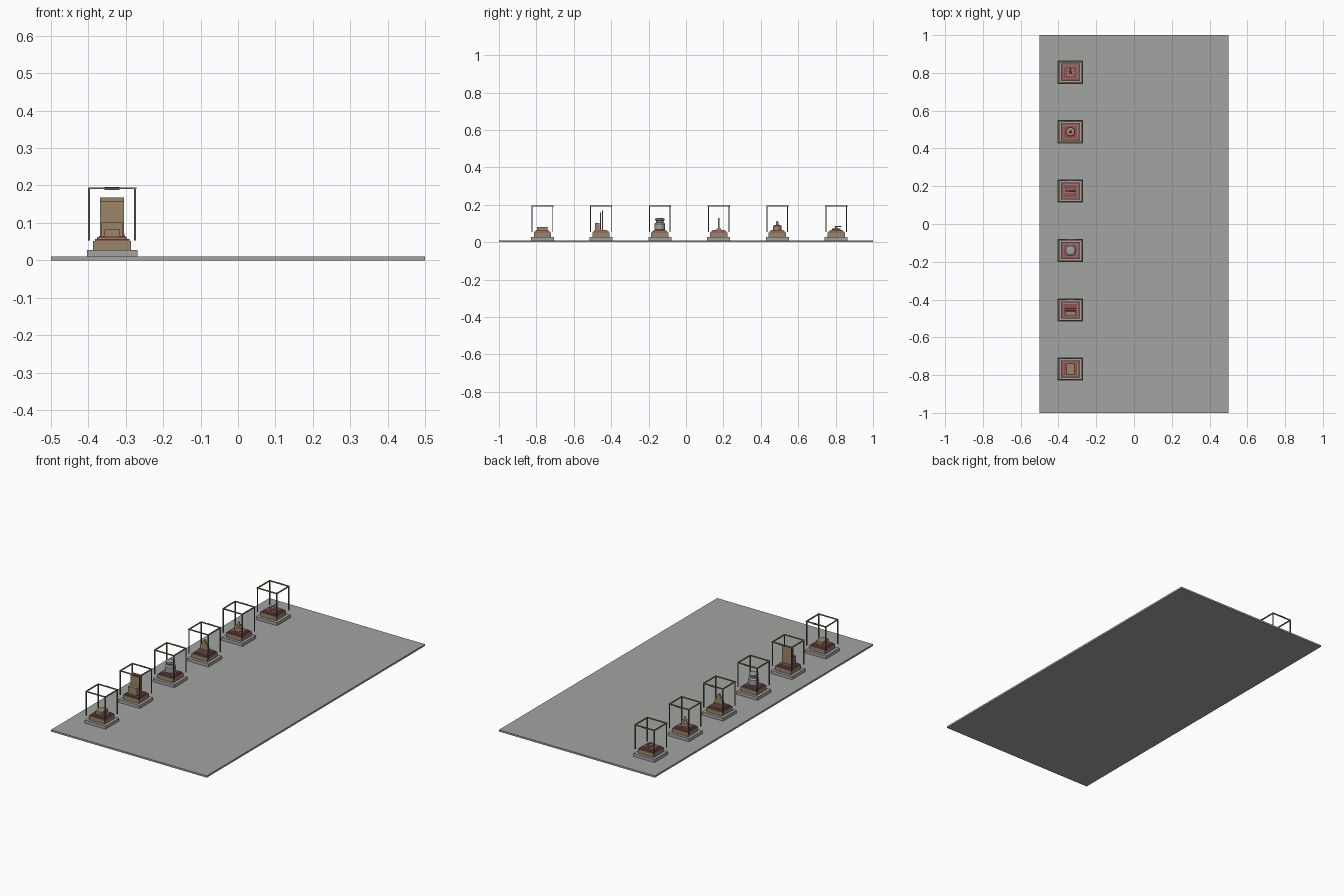
import bpy, bmesh, math
from mathutils import Matrix

if "Cube" in bpy.data.objects:
    bpy.data.objects.remove(bpy.data.objects["Cube"])


def mat(name, rgb):
    m = bpy.data.materials.new(name)
    m.diffuse_color = (*rgb, 1)
    m.use_nodes = True
    m.node_tree.nodes["Principled BSDF"].inputs["Base Color"].default_value = m.diffuse_color
    return m


STONE = mat("grey stone", (0.365, 0.375, 0.365))
WOOD = mat("tan wood", (0.33, 0.24, 0.135))
VELVET = mat("dark red velvet", (0.29, 0.08, 0.11))
BRASS = mat("aged brass", (0.30, 0.21, 0.09))
IRON = mat("dark iron", (0.14, 0.14, 0.13))
SILVER = mat("dull silver", (0.34, 0.36, 0.37))
PAPER = mat("pale gold", (0.43, 0.34, 0.18))


def finish(name, bm, m, smooth=False):
    me = bpy.data.meshes.new(name)
    bmesh.ops.recalc_face_normals(bm, faces=bm.faces)
    bm.to_mesh(me)
    bm.free()
    me.materials.append(m)
    ob = bpy.data.objects.new(name, me)
    bpy.context.collection.objects.link(ob)
    if smooth:
        bpy.context.view_layer.objects.active = ob
        ob.select_set(True)
        bpy.ops.object.shade_smooth_by_angle(angle=math.radians(35))
        ob.select_set(False)
    return ob


def box(name, x, y, z0, z1, w, d, m):
    """Box centred on x, y, from z0 to z1."""
    bm = bmesh.new()
    bmesh.ops.create_cube(bm, size=1, matrix=Matrix.Translation((x, y, (z0 + z1) / 2))
                          @ Matrix.Diagonal((w, d, z1 - z0, 1)))
    return finish(name, bm, m)


def lathe(name, x, y, profile, m, n=20):
    """Turned shape from (radius, height) pairs."""
    bm = bmesh.new()
    rings = [[bm.verts.new((x + r * math.cos(2 * math.pi * i / n),
                            y + r * math.sin(2 * math.pi * i / n), z)) for i in range(n)]
             for r, z in profile]
    for a, b in zip(rings, rings[1:]):
        for i in range(n):
            j = (i + 1) % n
            bm.faces.new((a[i], a[j], b[j], b[i]))
    bm.faces.new(rings[0])
    bm.faces.new(rings[-1])
    return finish(name, bm, m, True)


def plate(name, x, y, outline, thick, m):
    """Upright plate facing the front, from an x, z outline."""
    bm = bmesh.new()
    f = bm.faces.new([bm.verts.new((x + px, y - thick / 2, pz)) for px, pz in outline])
    ext = bmesh.ops.extrude_face_region(bm, geom=[f])
    bmesh.ops.translate(bm, vec=(0, thick, 0),
                        verts=[v for v in ext['geom'] if isinstance(v, bmesh.types.BMVert)])
    return finish(name, bm, m)


def case(x, y):
    # stepped plinth
    box("case_base", x, y, 0.01, 0.028, 0.135, 0.123, STONE)
    box("case_plinth", x, y, 0.028, 0.052, 0.102, 0.092, WOOD)
    box("velvet_layer", x, y, 0.052, 0.057, 0.092, 0.084, VELVET)
    box("gold_trim", x, y, 0.057, 0.062, 0.080, 0.072, WOOD)
    box("velvet_top", x, y, 0.062, 0.0645, 0.071, 0.063, VELVET)
    # open frame: four posts and four top rails
    hx, hy, t, r = 0.0615, 0.0555, 0.005, 0.0065
    for s in (-1, 1):
        for q in (-1, 1):
            box("frame_post", x + s * hx, y + q * hy, 0.053, 0.19, t, t, IRON)
        box("frame_side_rail", x + s * hx, y, 0.19, 0.195, r, 2 * hy - r, BRASS)
        box("frame_cross_rail", x, y + s * hy, 0.19, 0.195, 2 * hx + r, r, BRASS)
    # small clasp on the rear rail
    box("rear_clasp", x, y + hy + 0.002, 0.1885, 0.1955, 0.04, 0.004, IRON)


# floor slab
box("floor", 0, 0, 0, 0.01, 1, 2, STONE)

X, TOP = -0.3365, 0.0645
YS = [-0.768, -0.455, -0.14, 0.175, 0.488, 0.803]
for y in YS:
    case(X, y)

# low chest
box("chest_body", X, YS[0], TOP, 0.078, 0.040, 0.056, WOOD)
box("chest_lid", X, YS[0], 0.078, 0.082, 0.042, 0.058, WOOD)

# two tall tablets with a lower block in front
box("tablet_rear", X, YS[1] + 0.008, TOP, 0.168, 0.064, 0.005, WOOD)
box("tablet_front", X, YS[1] - 0.003, TOP, 0.158, 0.064, 0.005, WOOD)
box("tablet_block", X, YS[1] - 0.019, TOP, 0.103, 0.056, 0.024, WOOD)

# turned jar with lid
lathe("jar", X, YS[2], [(0.025, TOP), (0.029, 0.068), (0.029, 0.098), (0.021, 0.104),
                        (0.021, 0.114), (0.025, 0.118), (0.025, 0.126), (0.012, 0.129)], SILVER)

# upright crest on a small foot
box("crest_foot", X, YS[3], TOP, 0.072, 0.066, 0.022, WOOD)
plate("crest", X, YS[3], [(-0.026, 0.072), (0.026, 0.072), (0.026, 0.090), (0.014, 0.108),
                          (0.004, 0.128), (-0.004, 0.128), (-0.014, 0.108), (-0.026, 0.090)],
      0.010, WOOD)

# round stand with a finial
lathe("stand", X, YS[4], [(0.023, TOP), (0.023, 0.086), (0.019, 0.090), (0.008, 0.092),
                          (0.007, 0.104), (0.003, 0.114)], WOOD)
lathe("stand_ring", X, YS[4], [(0.017, 0.090), (0.017, 0.0925), (0.012, 0.0925)], PAPER)

# low star with a raised pointer
for k in range(4):
    bm = bmesh.new()
    bmesh.ops.create_cube(bm, size=1, matrix=Matrix.Translation((X, YS[5], 0.068 + k * 0.0002))
                          @ Matrix.Rotation(k * math.pi / 4, 4, 'Z')
                          @ Matrix.Diagonal((0.044, 0.006, 0.007, 1)))
    finish("star_bar", bm, PAPER)
lathe("star_hub", X, YS[5], [(0.009, TOP), (0.009, 0.074), (0.004, 0.082)], WOOD, 10)
box("star_pointer", X, YS[5] + 0.010, 0.081, 0.085, 0.005, 0.036, WOOD)
